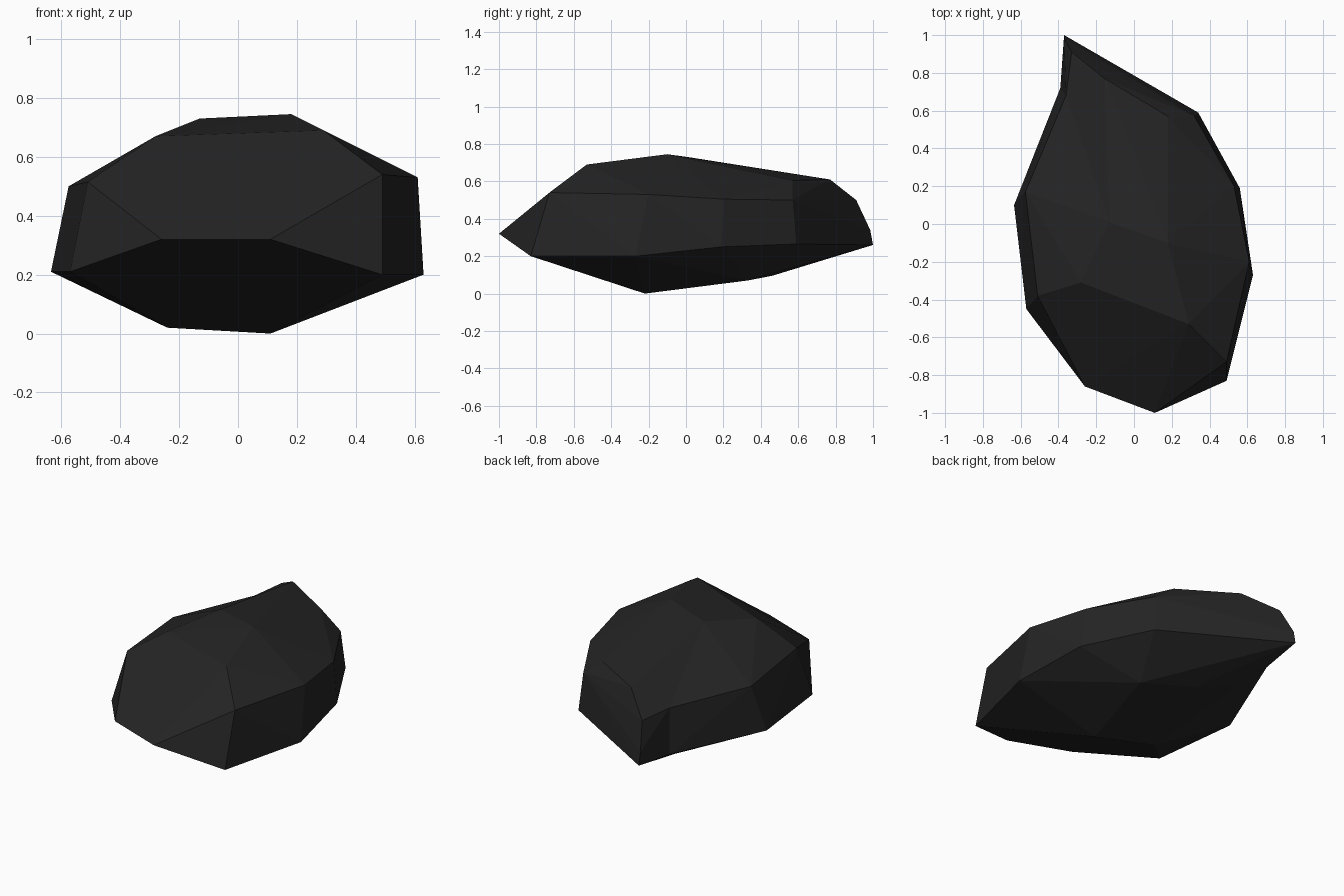
import bpy
import bmesh
from mathutils import Vector

default = bpy.data.objects.get("Cube")
if default:
    bpy.data.objects.remove(default, do_unlink=True)

# Dark stone colour
stone = bpy.data.materials.new("dark_stone")
stone.use_nodes = True
stone.diffuse_color = (0.018, 0.018, 0.018, 1)
shader = next(n for n in stone.node_tree.nodes if n.type == "BSDF_PRINCIPLED")
shader.inputs["Base Color"].default_value = stone.diffuse_color
shader.inputs["Roughness"].default_value = 0.9

# Corner points of the rock, layer by layer
underside = [(.11, -.22, 0), (-.24, -.1, .02), (.23, .33, .07)]
belt = [(.11, -1, .32), (.49, -.83, .2), (.63, -.27, .2), (.56, .19, .25),
        (.34, .59, .265), (-.635, .1, .21), (-.57, -.45, .21), (-.26, -.86, .32)]
shoulder = [(.49, -.73, .54), (.61, -.2, .53), (.53, .2, .505),
            (.32, .57, .5), (-.575, .17, .5), (-.51, -.38, .515)]
crown = [(.29, -.53, .69), (-.28, -.31, .67), (.18, -.1, .745),
         (-.13, .01, .73), (.18, .57, .605), (-.155, .77, .61)]
tip = [(-.37, 1, .26), (-.37, .985, .34), (-.33, .91, .5)]

# Corners near the tip that are pressed inward: (start, press)
hollows = [((-.49, .72, .2), (.1, 0, .03)),
           ((-.45, .68, .5), (.09, 0, 0)),
           ((-.31, .56, .09), (0, 0, .06)),
           ((-.07, .46, .07), (0, 0, .025))]


def build_rock(name):
    """Wrap the corners in a hull, then press the hollows in."""
    bm = bmesh.new()
    for layer in (underside, belt, shoulder, crown, tip):
        for point in layer:
            bm.verts.new(point)
    pressed = [(bm.verts.new(start), Vector(press)) for start, press in hollows]
    bmesh.ops.convex_hull(bm, input=list(bm.verts))
    for vert, press in pressed:
        vert.co += press
    loose = [v for v in bm.verts if not v.link_faces]
    bmesh.ops.delete(bm, geom=loose, context="VERTS")
    bmesh.ops.recalc_face_normals(bm, faces=list(bm.faces))
    mesh = bpy.data.meshes.new(name)
    bm.to_mesh(mesh)
    bm.free()
    mesh.materials.append(stone)
    rock = bpy.data.objects.new(name, mesh)
    bpy.context.scene.collection.objects.link(rock)
    return rock


build_rock("rock")
